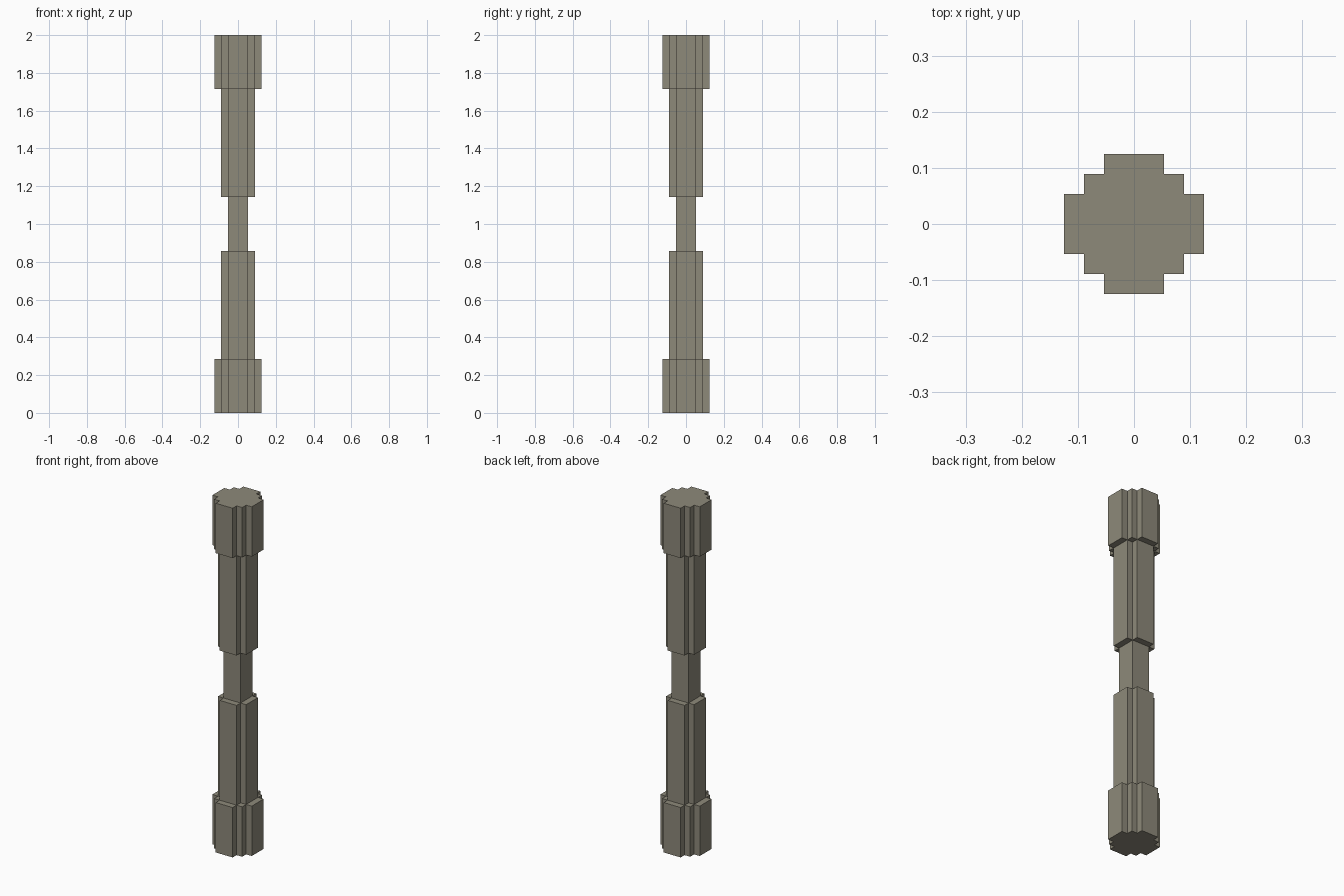
import bpy
import bmesh

cube = bpy.data.objects.get("Cube")
if cube:
    bpy.data.objects.remove(cube, do_unlink=True)

U = 2 / 56  # one block unit

stone = bpy.data.materials.new("warm_grey_stone")
stone.use_nodes = True
colour = (0.27, 0.252, 0.195, 1)
stone.diffuse_color = colour
stone.node_tree.nodes["Principled BSDF"].inputs["Base Color"].default_value = colour


def stepped_outline(steps):
    """Closed outline from the outer corners of one quadrant, turned four times."""
    quarter = []
    for i, (x, y) in enumerate(steps):
        quarter.append((x, y))
        if i + 1 < len(steps):
            quarter.append((steps[i + 1][0], y))
    points = []
    for _ in range(4):
        points += quarter
        quarter = [(-y, x) for x, y in quarter]
    return points


def prism(name, steps, bottom, top):
    """Extrude a stepped outline between two heights, all in block units."""
    bm = bmesh.new()
    base = bm.faces.new([bm.verts.new((x * U, y * U, bottom * U))
                         for x, y in stepped_outline(steps)])
    result = bmesh.ops.extrude_face_region(bm, geom=[base], use_keep_orig=True)
    moved = [v for v in result["geom"] if isinstance(v, bmesh.types.BMVert)]
    bmesh.ops.translate(bm, verts=moved, vec=(0, 0, (top - bottom) * U))
    bmesh.ops.recalc_face_normals(bm, faces=bm.faces)
    mesh = bpy.data.meshes.new(name)
    bm.to_mesh(mesh)
    bm.free()
    mesh.materials.append(stone)
    obj = bpy.data.objects.new(name, mesh)
    bpy.context.collection.objects.link(obj)


# Cross-sections: square core, notched shaft, twice-stepped cap
CORE = [(1.5, 1.5)]
SHAFT = [(2.5, 1.5), (1.5, 2.5)]
CAP = [(3.5, 1.5), (2.5, 2.5), (1.5, 3.5)]

prism("bottom_cap", CAP, 0, 8)
prism("lower_shaft", SHAFT, 8, 24)
prism("middle_core", CORE, 24, 32)
prism("upper_shaft", SHAFT, 32, 48)
prism("top_cap", CAP, 48, 56)
